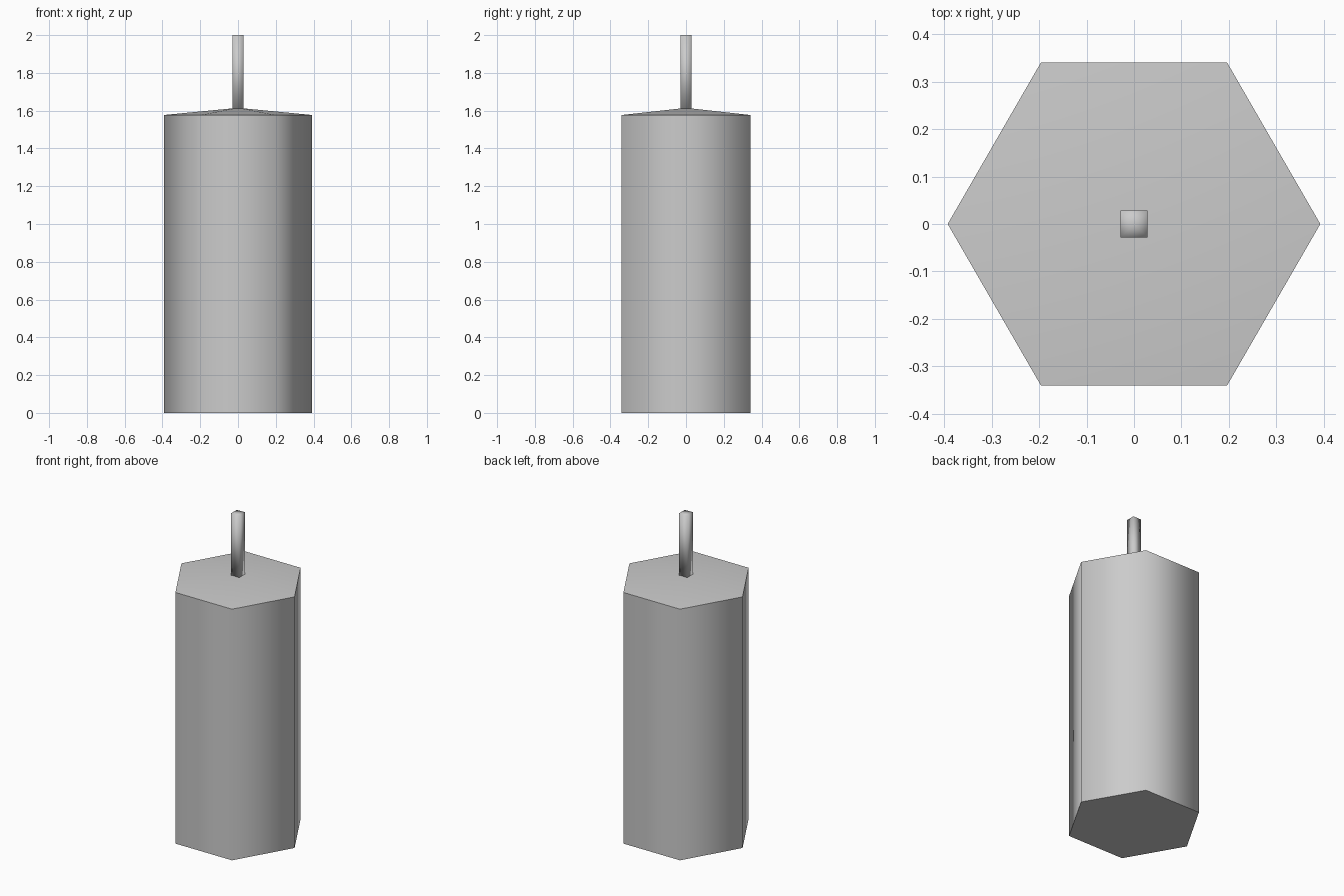
import bpy, bmesh
from math import cos, sin, tau, radians

cube = bpy.data.objects.get("Cube")
if cube:
    bpy.data.objects.remove(cube)

# Single plain grey
grey = bpy.data.materials.new("plain_grey")
grey.use_nodes = True
colour = (0.6, 0.6, 0.6, 1)
grey.diffuse_color = colour
grey.node_tree.nodes["Principled BSDF"].inputs["Base Color"].default_value = colour


def prism(name, sides, radius, turn, bottom, top, peak, angle):
    """Upright prism with a fan-shaped cap rising to a central peak."""
    bm = bmesh.new()

    def ring(z):
        return [bm.verts.new((radius * cos(turn + tau * i / sides),
                              radius * sin(turn + tau * i / sides), z))
                for i in range(sides)]

    low, high = ring(bottom), ring(top)
    tip = bm.verts.new((0, 0, peak))
    bm.faces.new(low[::-1])
    for i in range(sides):
        j = (i + 1) % sides
        bm.faces.new((low[i], low[j], high[j], high[i]))
        bm.faces.new((high[i], high[j], tip))
    mesh = bpy.data.meshes.new(name)
    bm.to_mesh(mesh)
    bm.free()
    mesh.materials.append(grey)
    obj = bpy.data.objects.new(name, mesh)
    bpy.context.collection.objects.link(obj)
    bpy.ops.object.select_all(action='DESELECT')
    obj.select_set(True)
    bpy.context.view_layer.objects.active = obj
    bpy.ops.object.shade_smooth_by_angle(angle=radians(angle))
    return obj


# Six-sided wax body with rounded shading and a shallow peaked top
prism("candle_body", 6, 0.393, 0, 0, 1.577, 1.615, 65)

# Square wick, its foot sunk into the peak
prism("wick", 4, 0.04, tau / 8, 1.6, 2.0, 2.0, 95)
